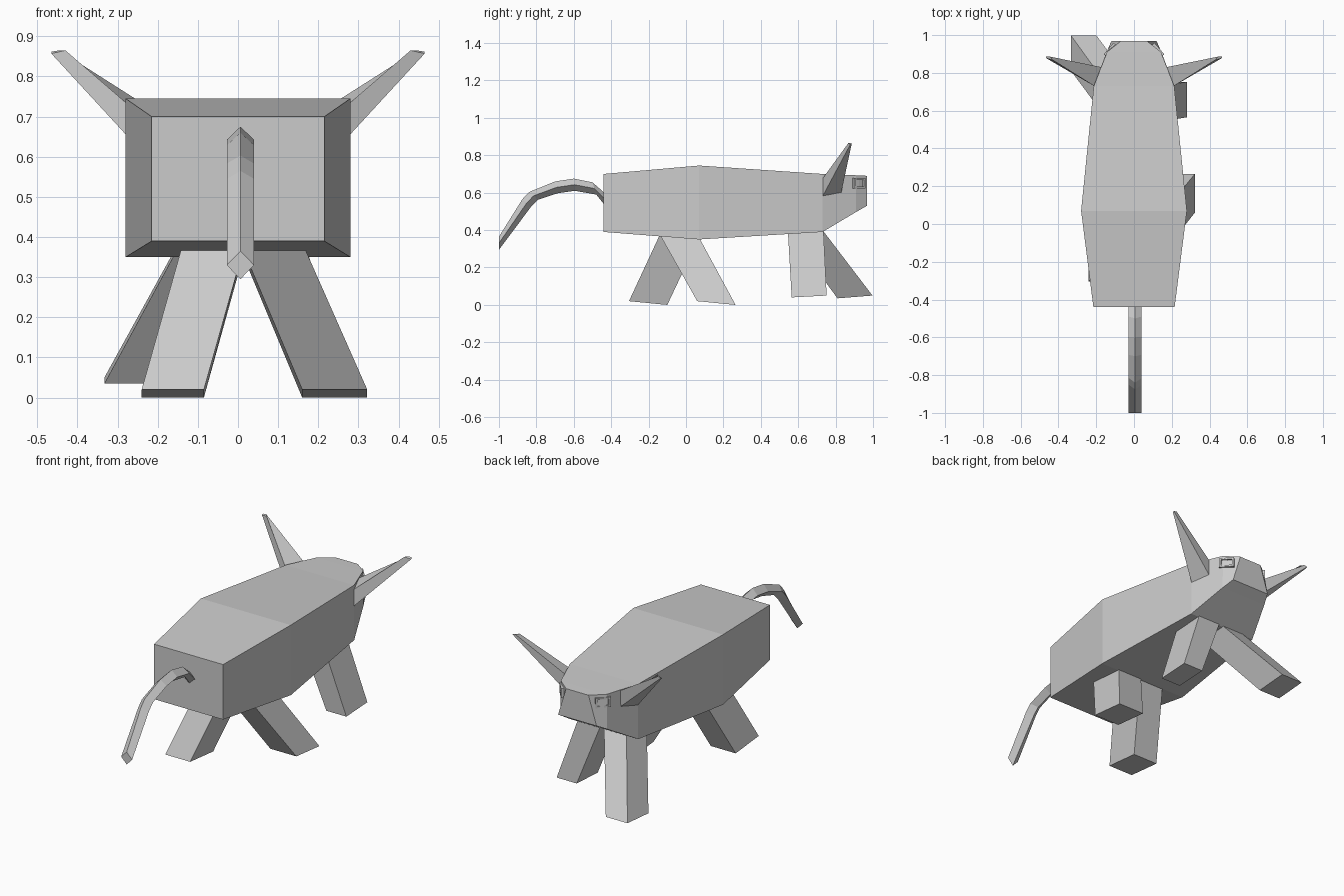
import bpy, bmesh
from mathutils import Matrix, Vector

if "Cube" in bpy.data.objects:
    bpy.data.objects.remove(bpy.data.objects["Cube"])


def finish(bm, name):
    bmesh.ops.recalc_face_normals(bm, faces=bm.faces[:])
    me = bpy.data.meshes.new(name)
    bm.to_mesh(me)
    bm.free()
    ob = bpy.data.objects.new(name, me)
    bpy.context.collection.objects.link(ob)
    return ob


def loft(name, rings):
    """Skin a closed, capped tube through rings of equal vertex count."""
    bm = bmesh.new()
    loops = [[bm.verts.new(p) for p in r] for r in rings]
    n = len(rings[0])
    for a, b in zip(loops, loops[1:]):
        for i in range(n):
            j = (i + 1) % n
            bm.faces.new((a[i], a[j], b[j], b[i]))
    bm.faces.new(loops[0])
    bm.faces.new(loops[-1])
    return finish(bm, name)


# Body and head: y, half width at bottom, half width at top, bottom z, top z
sections = [(-0.44, 0.215, 0.215, 0.39, 0.70),
            (0.07, 0.28, 0.28, 0.35, 0.745),
            (0.73, 0.213, 0.213, 0.39, 0.70),
            (0.91, 0.145, 0.143, 0.497, 0.693),
            (0.968, 0.12, 0.07, 0.53, 0.69)]
loft("body", [[(-b, y, z0), (b, y, z0), (t, y, z1), (-t, y, z1)]
              for y, b, t, z0, z1 in sections])


# Legs: each end is x range, y range, z at the near and far edge
def leg_ring(x0, x1, y0, y1, z0, z1):
    return [(x0, y0, z0), (x1, y0, z0), (x1, y1, z1), (x0, y1, z1)]


legs = {
    "rear_leg_left": ((-0.14, 0.015, -0.14, 0.07, 0.375, 0.36),
                      (-0.24, -0.085, -0.305, -0.10, 0.02, 0.0)),
    "rear_leg_right": ((0.01, 0.165, -0.14, 0.07, 0.375, 0.36),
                       (0.16, 0.322, 0.06, 0.265, 0.02, 0.0)),
    "front_leg_right": ((0.02, 0.16, 0.545, 0.735, 0.39, 0.40),
                        (0.155, 0.28, 0.565, 0.752, 0.04, 0.05)),
    "front_leg_left": ((-0.14, 0.0, 0.55, 0.73, 0.39, 0.40),
                       (-0.333, -0.198, 0.81, 0.997, 0.035, 0.05)),
}
for name, (top, bottom) in legs.items():
    loft(name, [leg_ring(*top), leg_ring(*bottom)])

# Tail: diamond section given by its upper and lower ridge (y, z)
tail = [(-0.42, 0.585, -0.42, 0.515), (-0.50, 0.655, -0.48, 0.59),
        (-0.60, 0.675, -0.595, 0.61), (-0.70, 0.66, -0.685, 0.597),
        (-0.84, 0.603, -0.79, 0.563), (-0.875, 0.565, -0.828, 0.525),
        (-1.0, 0.365, -1.0, 0.295)]
cx, w = 0.006, 0.034
loft("tail", [[(cx, yu, zu), (cx + w, (yu + yl) / 2, (zu + zl) / 2),
               (cx, yl, zl), (cx - w, (yu + yl) / 2, (zu + zl) / 2)]
              for yu, zu, yl, zl in tail])

# Horns: four-sided spikes sweeping outward
for side, s in (("left", -1), ("right", 1)):
    base = [(0.21, 0.73, 0.58), (0.21, 0.73, 0.675), (0.17, 0.83, 0.69), (0.172, 0.83, 0.60)]
    tip = [(0.465, 0.878, 0.857), (0.43, 0.868, 0.865), (0.445, 0.886, 0.865), (0.465, 0.886, 0.862)]
    loft("horn_" + side, [[(s * x, y, z) for x, y, z in r] for r in (base, tip)])

# Eyes: small framed blocks with a recessed centre, set in the head sides
for side, s in (("left", -1), ("right", 1)):
    n = Vector((s * 0.76, 0.65, 0)).normalized()
    u = Vector((0, 0, 1)).cross(n)
    bm = bmesh.new()
    bmesh.ops.create_cube(bm, size=1)
    bmesh.ops.scale(bm, vec=(0.08, 0.055, 0.03), verts=bm.verts[:])
    bm.normal_update()
    front = max(bm.faces, key=lambda f: f.normal.z)
    bmesh.ops.inset_region(bm, faces=[front], thickness=0.014)
    bmesh.ops.inset_region(bm, faces=[front], thickness=0.001, depth=-0.01)
    rot = Matrix((u, Vector((0, 0, 1)), n)).transposed().to_4x4()
    bm.transform(Matrix.Translation((s * 0.123, 0.919, 0.65)) @ rot)
    finish(bm, "eye_" + side)
